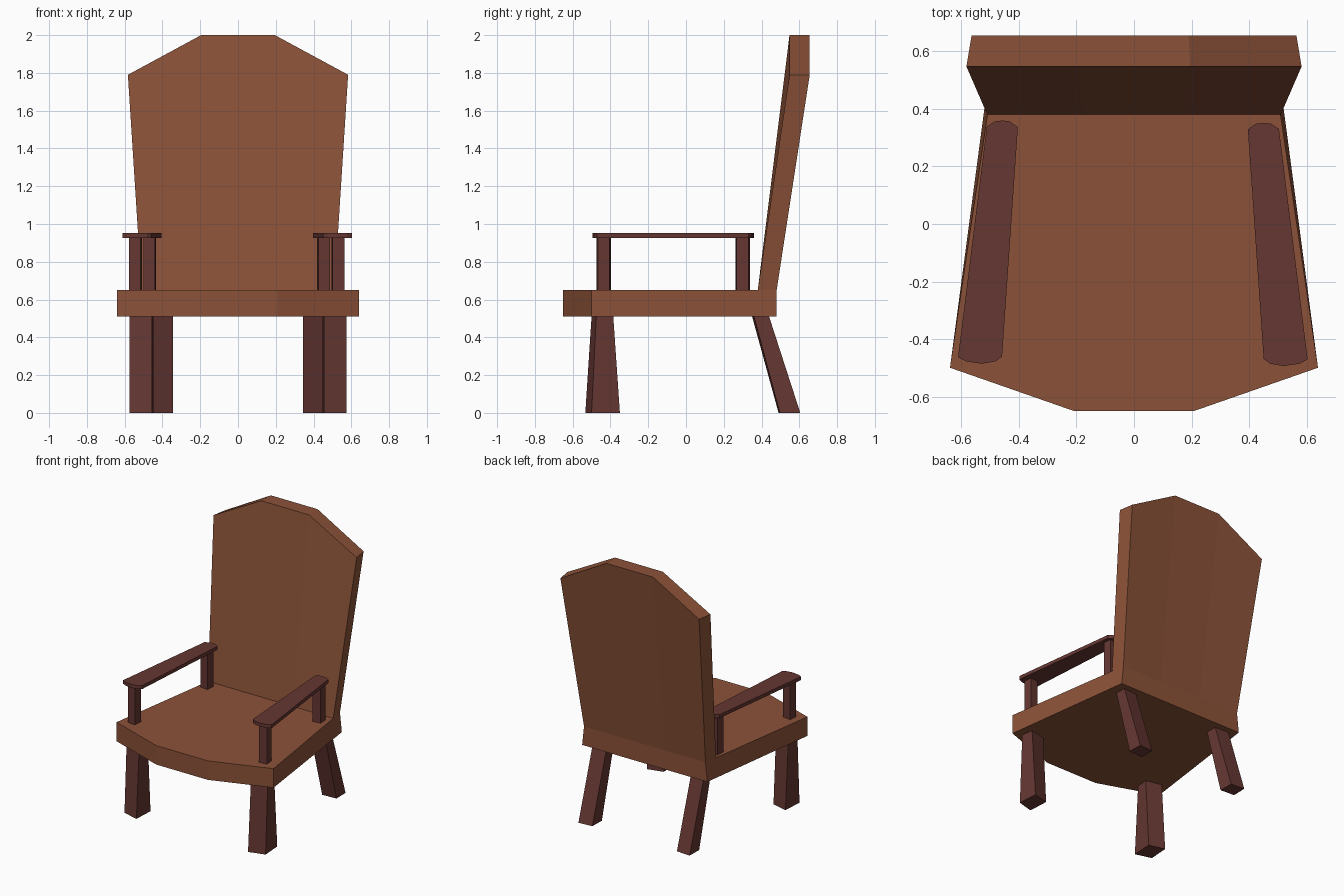
import bpy, bmesh, math

cube = bpy.data.objects.get("Cube")
if cube:
    bpy.data.objects.remove(cube, do_unlink=True)


def material(name, rgb):
    mat = bpy.data.materials.new(name)
    mat.use_nodes = True
    colour = (*rgb, 1)
    mat.diffuse_color = colour
    mat.node_tree.nodes["Principled BSDF"].inputs["Base Color"].default_value = colour
    return mat


warm_brown = material("warm_brown_wood", (0.26, 0.084, 0.04))
dark_brown = material("dark_brown_wood", (0.13, 0.038, 0.032))


def loft(name, lower, upper, mat):
    """Join two rings; each ring is a front row followed by its back row."""
    bm = bmesh.new()
    a = [bm.verts.new(p) for p in lower]
    b = [bm.verts.new(p) for p in upper]
    n = len(a)
    for i in range(n):
        j = (i + 1) % n
        bm.faces.new((a[i], a[j], b[j], b[i]))
    for ring in (a, b):
        for i in range(n // 2 - 1):
            bm.faces.new((ring[i], ring[i + 1], ring[n - 2 - i], ring[n - 1 - i]))
    bmesh.ops.recalc_face_normals(bm, faces=bm.faces)
    mesh = bpy.data.meshes.new(name)
    bm.to_mesh(mesh)
    bm.free()
    mesh.materials.append(mat)
    obj = bpy.data.objects.new(name, mesh)
    bpy.context.collection.objects.link(obj)
    return obj


def at(points, z):
    return [(x, y, z) for x, y in points]


def row(outer, inner, y_outer, y_inner, z_outer, z_inner):
    """Symmetric row of four points from -x to +x."""
    return [(-outer, y_outer, z_outer), (-inner, y_inner, z_inner),
            (inner, y_inner, z_inner), (outer, y_outer, z_outer)]


# Seat slab with a bowed front edge
SEAT_LOW, SEAT_TOP = 0.51, 0.65


def seat_ring(back_x, z):
    front = row(0.64, 0.21, -0.5, -0.65, z, z)
    return front + row(back_x, 0.17, 0.48, 0.48, z, z)[::-1]


loft("seat", seat_ring(0.51, SEAT_LOW), seat_ring(0.495, SEAT_TOP), warm_brown)

# Leaning backrest with an angled crown
foot = (row(0.51, 0.175, 0.38, 0.38, SEAT_TOP, SEAT_TOP)
        + row(0.495, 0.17, 0.48, 0.48, SEAT_TOP, SEAT_TOP)[::-1])
crown = (row(0.583, 0.195, 0.548, 0.548, 1.79, 2.0)
         + row(0.565, 0.19, 0.655, 0.655, 1.79, 2.0)[::-1])
loft("backrest", foot, crown, warm_brown)

# Arm outline: front row from inside to outside, then the back row
ARM = [(0.455, -0.465), (0.478, -0.482), (0.525, -0.49), (0.58, -0.482), (0.608, -0.467),
       (0.508, 0.335), (0.48, 0.353), (0.453, 0.356), (0.428, 0.353), (0.4, 0.333)]

# Leg outlines: front inner, front outer, back outer, back inner
FRONT_FOOT = [(0.455, -0.533), (0.575, -0.5), (0.565, -0.35), (0.447, -0.38)]
FRONT_TOP = [(0.455, -0.5), (0.575, -0.475), (0.565, -0.385), (0.447, -0.41)]
BACK_FOOT = [(0.343, 0.49), (0.455, 0.497), (0.453, 0.605), (0.345, 0.598)]
BACK_TOP = [(0.343, 0.35), (0.455, 0.36), (0.453, 0.44), (0.345, 0.432)]


def post_ring(x, y, turn):
    c, s = 0.031 * math.cos(turn), 0.031 * math.sin(turn)
    return [(x + u * c - v * s, y + u * s + v * c)
            for u, v in ((-1, -1), (1, -1), (1, 1), (-1, 1))]


for side, s in (("left", 1), ("right", -1)):
    shift_y = -0.004 * s

    def flip(points, dx=0.0, dy=0.0):
        return [(s * x + dx, y + dy) for x, y in points]

    # Legs
    for name, low, top in (("front_leg", FRONT_FOOT, FRONT_TOP),
                           ("back_leg", BACK_FOOT, BACK_TOP)):
        loft(f"{side}_{name}", at(flip(low), 0), at(flip(top), SEAT_LOW), dark_brown)

    # Arm posts
    for name, x, y in (("front_post", 0.536, -0.435), ("back_post", 0.46, 0.3)):
        ring = flip(post_ring(x, y, 0.09), -0.007, shift_y)
        loft(f"{side}_{name}", at(ring, SEAT_TOP), at(ring, 0.93), dark_brown)

    # Arm board
    arm = flip(ARM, -0.004, shift_y)
    loft(f"{side}_arm", at(arm, 0.927), at(arm, 0.953), dark_brown)
